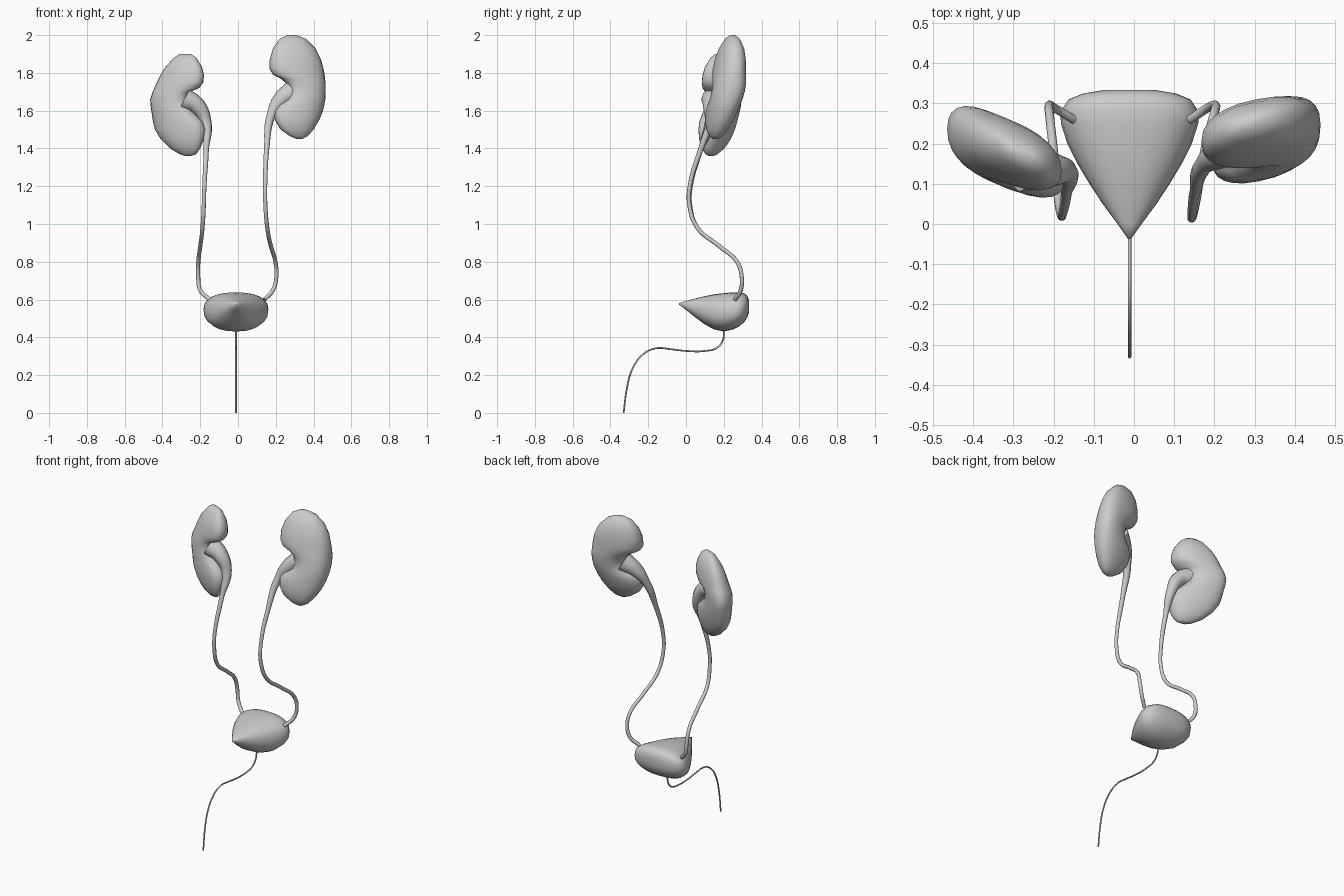
import bpy
import bmesh
from math import sin, cos, pi, sqrt, copysign

if "Cube" in bpy.data.objects:
    bpy.data.objects.remove(bpy.data.objects["Cube"], do_unlink=True)

# Single material
GREY = (0.6, 0.6, 0.6, 1.0)
grey = bpy.data.materials.new("light grey")
grey.use_nodes = True
grey.diffuse_color = GREY
grey.node_tree.nodes["Principled BSDF"].inputs["Base Color"].default_value = GREY


def add_object(name, mesh):
    obj = bpy.data.objects.new(name, mesh)
    bpy.context.scene.collection.objects.link(obj)
    mesh.materials.clear()
    mesh.materials.append(grey)
    for poly in mesh.polygons:
        poly.use_smooth = True
    return obj


def full_round(power, sides=24):
    """Unit outline between a circle (power 1) and a square (power 0)."""
    def bulge(value):
        return copysign(abs(value) ** power, value)
    angles = [2 * pi * i / sides for i in range(sides)]
    return [(bulge(cos(t)), bulge(sin(t))) for t in angles]


def loft(name, rings):
    """Skin closed rings of points and cap both ends."""
    bm = bmesh.new()
    loops = [[bm.verts.new(p) for p in ring] for ring in rings]
    count = len(loops[0])
    for a, b in zip(loops, loops[1:]):
        for i in range(count):
            j = (i + 1) % count
            bm.faces.new((a[i], a[j], b[j], b[i]))
    bm.faces.new(loops[0])
    bm.faces.new(loops[-1])
    bmesh.ops.recalc_face_normals(bm, faces=bm.faces)
    mesh = bpy.data.meshes.new(name)
    bm.to_mesh(mesh)
    bm.free()
    return add_object(name, mesh)


def tube(name, path, radii, sides=3):
    """Smooth tube through the path; the last radius carries on to the end."""
    curve = bpy.data.curves.new(name + "_path", "CURVE")
    curve.dimensions = "3D"
    curve.bevel_depth = 1.0
    curve.bevel_resolution = sides
    curve.resolution_u = 6
    curve.use_fill_caps = True
    spline = curve.splines.new("BEZIER")
    spline.bezier_points.add(len(path) - 1)
    for i, (point, co) in enumerate(zip(spline.bezier_points, path)):
        point.co = co
        point.radius = radii[min(i, len(radii) - 1)]
        point.handle_left_type = point.handle_right_type = "AUTO"
    helper = bpy.data.objects.new(name + "_path", curve)
    bpy.context.scene.collection.objects.link(helper)
    bpy.context.view_layer.update()
    graph = bpy.context.evaluated_depsgraph_get()
    mesh = bpy.data.meshes.new_from_object(helper.evaluated_get(graph))
    bpy.data.objects.remove(helper, do_unlink=True)
    mesh.name = name
    return add_object(name, mesh)


def kidney(name, rows, depth_low, depth_mid, depth_high, slope, thick):
    """Bean from level slices (height, one edge, other edge), sheared in depth."""
    low, high = rows[-1][0], rows[0][0]
    middle = sum(a + b for _, a, b in rows) / (2 * len(rows))
    rings = []
    for z, a, b in rows:
        v = 2 * (z - low) / (high - low) - 1
        end = depth_high if v > 0 else depth_low
        y = depth_mid + (end - depth_mid) * abs(v)
        half = thick * max(0.15, sqrt(1 - min(1, abs(v)) ** 2.6))
        cx, rx = (a + b) / 2, abs(b - a) / 2
        rings.append([(cx + rx * c, y + slope * (cx + rx * c - middle) + half * s, z)
                      for c, s in full_round(.85)])
    return loft(name, rings)


# Kidneys
kidney("left_kidney", [
    (2, .26, .31), (1.98, .22, .36), (1.93, .185, .41), (1.87, .168, .44),
    (1.82, .168, .453), (1.79, .185, .459), (1.77, .225, .461),
    (1.74, .262, .464), (1.7, .272, .464), (1.66, .262, .462),
    (1.63, .215, .457), (1.6, .192, .45), (1.55, .195, .43),
    (1.5, .225, .4), (1.465, .275, .37), (1.45, .31, .34)],
    .155, .22, .255, .2, .084)
kidney("right_kidney", [
    (1.9, -.31, -.25), (1.88, -.34, -.22), (1.83, -.385, -.19),
    (1.79, -.41, -.18), (1.75, -.43, -.183), (1.72, -.443, -.205),
    (1.7, -.452, -.25), (1.66, -.465, -.27), (1.62, -.462, -.262),
    (1.58, -.456, -.225), (1.54, -.45, -.185), (1.5, -.44, -.173),
    (1.45, -.41, -.18), (1.4, -.36, -.2), (1.37, -.31, -.22),
    (1.36, -.28, -.25)], .15, .175, .185, -.38, .084)

# Ureters, each flaring into the notch of its kidney
THIN = .011
tube("left_ureter", [
    (.29, .21, 1.7), (.23, .185, 1.66), (.177, .15, 1.58), (.152, .08, 1.4),
    (.144, .02, 1.2), (.145, .018, 1.1), (.155, .06, .98), (.175, .18, .88),
    (.198, .27, .8), (.203, .295, .72), (.185, .29, .65), (.14, .26, .6)],
    [.06, .045, .024, .014, THIN])
tube("right_ureter", [
    (-.28, .14, 1.66), (-.22, .135, 1.63), (-.17, .13, 1.54),
    (-.168, .08, 1.4), (-.178, .025, 1.2), (-.181, .022, 1.1),
    (-.188, .06, .98), (-.2, .18, .88), (-.21, .27, .8),
    (-.211, .295, .72), (-.2, .29, .65), (-.15, .26, .6)],
    [.06, .046, .03, .014, THIN])

# Bladder, pointed at the front: (depth, half width, underside, top)
MID_X = -.011
bladder = []
for y, half, under, top in [
        (-.037, .004, .573, .581), (0, .03, .545, .592), (.05, .067, .505, .606),
        (.1, .1, .468, .618), (.15, .13, .442, .628), (.2, .155, .431, .634),
        (.25, .171, .442, .638), (.28, .172, .457, .638), (.31, .152, .482, .632),
        (.325, .115, .507, .618), (.334, .06, .535, .595)]:
    z, rise = (under + top) / 2, (top - under) / 2
    bladder.append([(MID_X + half * c, y, z + rise * s)
                    for c, s in full_round(.85)])
loft("bladder", bladder)

# Urethra
tube("urethra", [(MID_X, y, z) for y, z in [
    (.2, .45), (.195, .385), (.165, .345), (.1, .328), (0, .328), (-.08, .337),
    (-.16, .342), (-.23, .308), (-.285, .23), (-.313, .13), (-.33, 0)]], [.0045], 2)
